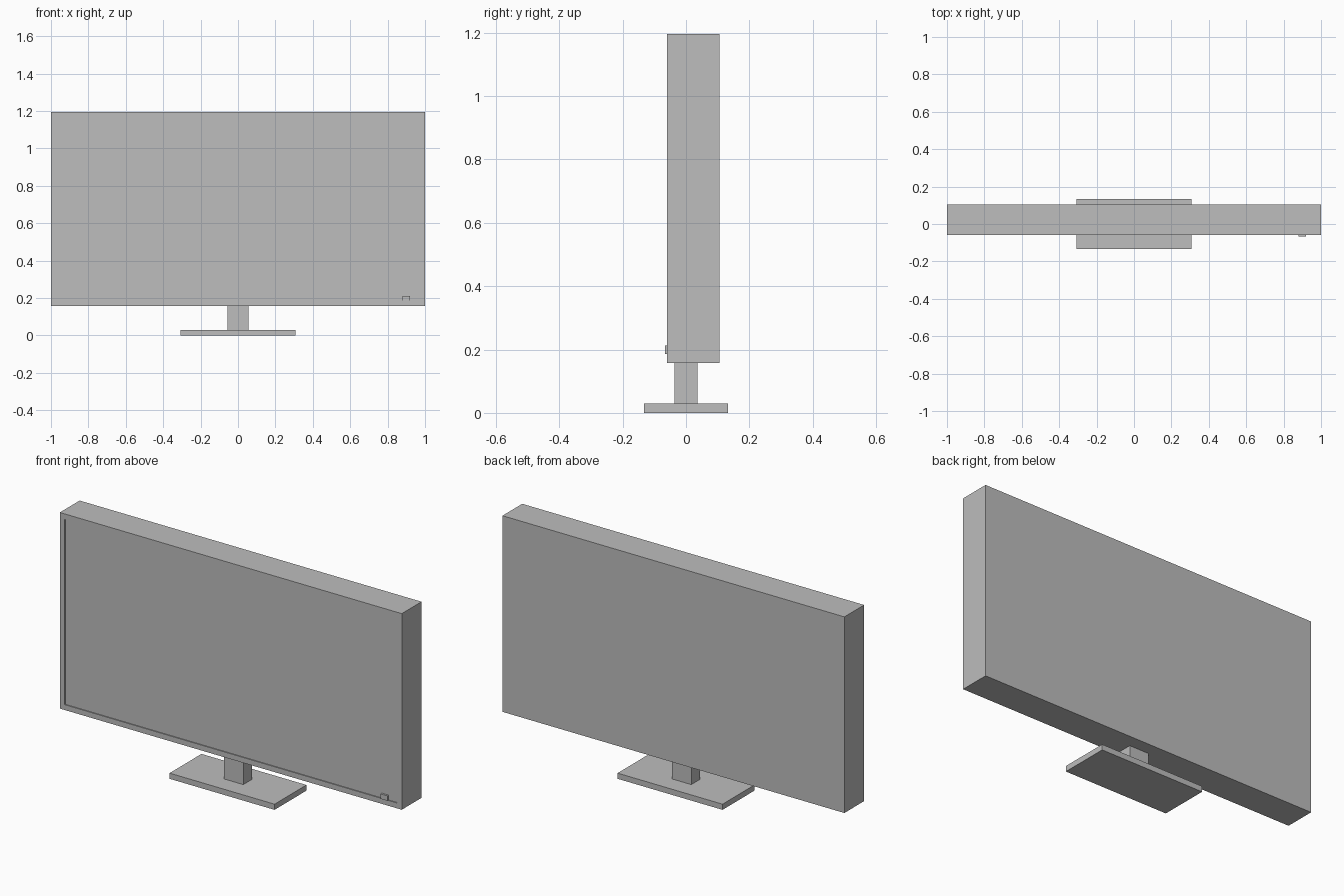
import bpy
import bmesh
from mathutils import Vector

cube = bpy.data.objects.get("Cube")
if cube:
    bpy.data.objects.remove(cube, do_unlink=True)

# One plain grey for every part
grey = bpy.data.materials.new("plain_grey")
grey.use_nodes = True
colour = (0.51, 0.51, 0.51, 1)
grey.diffuse_color = colour
grey.node_tree.nodes["Principled BSDF"].inputs["Base Color"].default_value = colour


def box(name, low, high, recess=None):
    """Box between two corners; recess = (border, depth) sinks the front face."""
    low, high = Vector(low), Vector(high)
    bm = bmesh.new()
    bmesh.ops.create_cube(bm, size=1)
    bmesh.ops.scale(bm, vec=high - low, verts=bm.verts)
    bmesh.ops.translate(bm, vec=(low + high) / 2, verts=bm.verts)
    if recess:
        bm.normal_update()
        front = min(bm.faces, key=lambda f: f.normal.y)
        bmesh.ops.inset_region(bm, faces=[front], thickness=recess[0])
        # Second inset makes the wall, then the panel is pushed back
        bmesh.ops.inset_region(bm, faces=[front], thickness=0.0)
        bmesh.ops.translate(bm, vec=(0, recess[1], 0), verts=front.verts)
    mesh = bpy.data.meshes.new(name)
    bm.to_mesh(mesh)
    bm.free()
    mesh.materials.append(grey)
    obj = bpy.data.objects.new(name, mesh)
    bpy.context.collection.objects.link(obj)
    return obj


# Stand
box("stand_base", (-0.307, -0.133, 0), (0.307, 0.133, 0.03))
box("stand_neck", (-0.057, -0.037, 0.03), (0.057, 0.037, 0.158))

# Display body with a shallow recessed panel
box("display_body", (-1, -0.06, 0.158), (1, 0.105, 1.195), recess=(0.04, 0.005))

# Power button on the lower left of the bezel
box("power_button", (0.88, -0.066, 0.186), (0.92, -0.054, 0.212))
